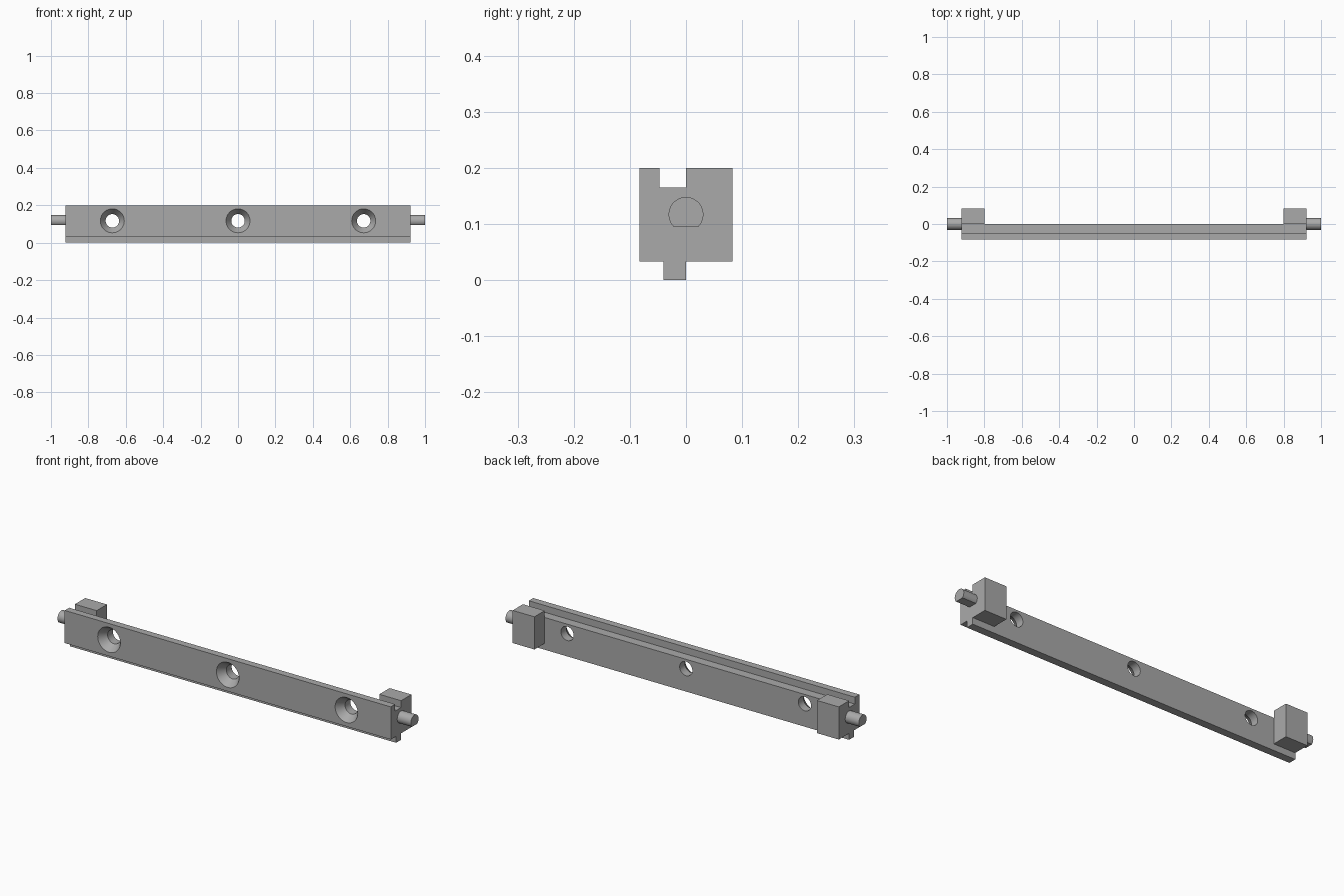
import bpy
import bmesh
import math

cube = bpy.data.objects.get("Cube")
if cube:
    bpy.data.objects.remove(cube, do_unlink=True)

grey = bpy.data.materials.new("plain grey")
grey.use_nodes = True
COLOR = (0.4, 0.4, 0.4, 1)
grey.diffuse_color = COLOR
grey.node_tree.nodes["Principled BSDF"].inputs["Base Color"].default_value = COLOR

MID_Z = 0.117      # height of pins and screw holes
END_X = 0.923      # half length of the rail


def finish(name, bm):
    bmesh.ops.recalc_face_normals(bm, faces=bm.faces)
    mesh = bpy.data.meshes.new(name)
    bm.to_mesh(mesh)
    bm.free()
    mesh.materials.append(grey)
    obj = bpy.data.objects.new(name, mesh)
    bpy.context.collection.objects.link(obj)
    return obj


def extrude_x(name, profile, x0, x1):
    """Prism along x from a closed (y, z) outline."""
    bm = bmesh.new()
    face = bm.faces.new([bm.verts.new((x0, y, z)) for y, z in profile])
    out = bmesh.ops.extrude_face_region(bm, geom=[face])
    moved = [v for v in out["geom"] if isinstance(v, bmesh.types.BMVert)]
    bmesh.ops.translate(bm, vec=(x1 - x0, 0, 0), verts=moved)
    return finish(name, bm)


def smooth(obj):
    bpy.ops.object.select_all(action="DESELECT")
    obj.select_set(True)
    bpy.context.view_layer.objects.active = obj
    bpy.ops.object.shade_smooth_by_angle(angle=math.radians(25))


def countersink_cutter(x):
    """Cone running into a round bore, lathed around y."""
    bm = bmesh.new()
    rings = []
    for y, r in ((-0.1, 0.076), (-0.043, 0.036), (0.02, 0.036)):
        ring = []
        for i in range(40):
            a = math.tau * i / 40
            ring.append(bm.verts.new((x + r * math.cos(a), y, MID_Z + r * math.sin(a))))
        rings.append(ring)
    for a, b in zip(rings, rings[1:]):
        for i in range(40):
            j = (i + 1) % 40
            bm.faces.new((a[i], a[j], b[j], b[i]))
    bm.faces.new(rings[0])
    bm.faces.new(rings[-1])
    obj = finish("hole_cutter", bm)
    obj.hide_render = True
    return obj


# Rail with a tongue below and a rebate along the top back edge
rail = extrude_x("rail", [(-0.083, 0.033), (-0.04, 0.033), (-0.04, 0), (0, 0),
                          (0, 0.165), (-0.047, 0.165), (-0.047, 0.2), (-0.083, 0.2)],
                 -END_X, END_X)

# Three countersunk screw holes
for x in (-0.672, 0, 0.672):
    cutter = countersink_cutter(x)
    mod = rail.modifiers.new("screw_hole", "BOOLEAN")
    mod.operation = "DIFFERENCE"
    mod.solver = "EXACT"
    mod.object = cutter
    bpy.context.view_layer.objects.active = rail
    bpy.ops.object.modifier_apply(modifier=mod.name)
    bpy.data.objects.remove(cutter, do_unlink=True)
smooth(rail)

# Pin outline: circle with a flat underside
R, FLAT = 0.031, 0.095
start = math.asin((FLAT - MID_Z) / R)
sweep = math.pi - 2 * start
pin_outline = [(R * math.cos(start + sweep * i / 32), MID_Z + R * math.sin(start + sweep * i / 32))
               for i in range(33)]

# End blocks behind the rail, and pins at both ends
for side, s in (("left", 1), ("right", -1)):
    extrude_x(side + "_end_block", [(0, 0.033), (0.083, 0.033), (0.083, 0.2), (0, 0.2)],
              s * 0.8, s * END_X)
    smooth(extrude_x(side + "_pin", pin_outline, s * END_X, s))
